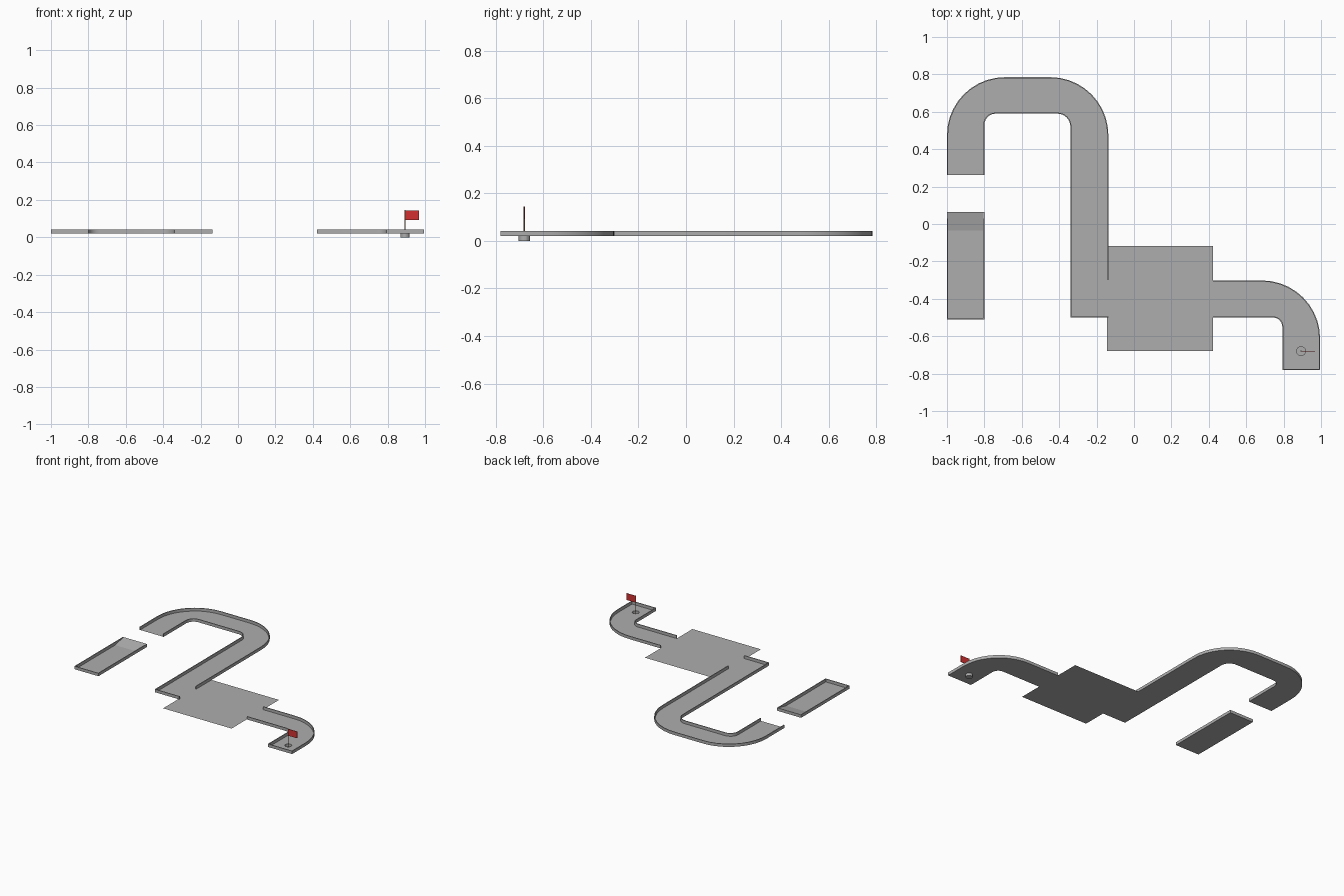
import bpy, bmesh, math
from mathutils import Vector

if "Cube" in bpy.data.objects:
    bpy.data.objects.remove(bpy.data.objects["Cube"])

FLOOR, TOP, THICK = 0.02, 0.042, 0.006
HX, HY, HR = 0.893, -0.68, 0.024   # golf hole


def material(name, rgb):
    m = bpy.data.materials.new(name)
    m.diffuse_color = (*rgb, 1)
    m.use_nodes = True
    m.node_tree.nodes["Principled BSDF"].inputs["Base Color"].default_value = m.diffuse_color
    return m


grey = material("course grey", (0.42, 0.42, 0.42))
red = material("flag red", (0.65, 0.03, 0.03))
brown = material("pole brown", (0.25, 0.15, 0.08))


def finish(name, bm, mat, recalc=True):
    if recalc:
        bmesh.ops.recalc_face_normals(bm, faces=bm.faces)
    me = bpy.data.meshes.new(name)
    bm.to_mesh(me)
    bm.free()
    me.materials.append(mat)
    ob = bpy.data.objects.new(name, me)
    bpy.context.collection.objects.link(ob)
    return ob


def arc(cx, cy, r, a0, a1, n=10):
    return [(cx + r * math.cos(math.radians(a0 + (a1 - a0) * i / n)),
             cy + r * math.sin(math.radians(a0 + (a1 - a0) * i / n))) for i in range(n + 1)]


def floor(name, outline, holes=()):
    bm = bmesh.new()
    for loop in [outline, *holes]:
        vs = [bm.verts.new((x, y, FLOOR)) for x, y in loop]
        for i in range(len(vs)):
            bm.edges.new((vs[i - 1], vs[i]))
    bmesh.ops.triangle_fill(bm, edges=bm.edges[:], use_beauty=True, normal=(0, 0, 1))
    for f in bm.faces:
        f.normal_update()
        if f.normal.z < 0:
            f.normal_flip()
    return finish(name, bm, grey, False)


def wall(name, path, side):
    """Kerb along a path; side 1 thickens to the left, -1 to the right."""
    pts = [Vector(p) for p in path]
    rings = []
    bm = bmesh.new()
    for i, p in enumerate(pts):
        a = (p - pts[i - 1]).normalized() if i else None
        b = (pts[i + 1] - p).normalized() if i < len(pts) - 1 else None
        a, b = a or b, b or a
        na, nb = Vector((-a.y, a.x)), Vector((-b.y, b.x))
        q = p + (na + nb) * (side * THICK / (1 + na.dot(nb)))
        rings.append([bm.verts.new((*c, z)) for c, z in
                      ((p, FLOOR), (p, TOP), (q, TOP), (q, FLOOR))])
    for r, s in zip(rings, rings[1:]):
        for k in range(4):
            bm.faces.new((r[k], r[k - 1], s[k - 1], s[k]))
    bm.faces.new(rings[0])
    bm.faces.new(rings[-1][::-1])
    ob = finish(name, bm, grey)
    bpy.context.view_layer.objects.active = ob
    ob.select_set(True)
    bpy.ops.object.shade_smooth_by_angle(angle=math.radians(30))
    ob.select_set(False)


# Starting strip with a kerb on three sides and a jump ramp at its far end
strip = [(-1, 0.065), (-1, -0.51), (-0.8, -0.51), (-0.8, 0.065)]
floor("start_floor", strip)
wall("start_kerb", strip, 1)
bm = bmesh.new()
ends = [[bm.verts.new((x, y, z)) for y, z in
         ((-0.035, FLOOR), (0.065, TOP), (0.065, FLOOR))] for x in (-1 + THICK, -0.8 - THICK)]
bm.faces.new(ends[0])
bm.faces.new(ends[1][::-1])
for k in range(3):
    bm.faces.new((ends[0][k], ends[0][k - 1], ends[1][k - 1], ends[1][k]))
finish("jump_ramp", bm, grey)

# Hooked lane
outer = [(-1, 0.262), *arc(-0.69, 0.475, 0.31, 180, 90),
         *arc(-0.447, 0.475, 0.31, 90, 0), (-0.137, -0.3)]
inner = [(-0.8, 0.262), *arc(-0.74, 0.53, 0.06, 180, 90, 6),
         *arc(-0.41, 0.52, 0.07, 90, 0, 6), (-0.34, -0.5), (-0.137, -0.5)]
floor("hook_floor", outer + inner[::-1])
wall("hook_outer_kerb", outer, -1)
wall("hook_inner_kerb", inner, 1)

# Square platform without kerbs
floor("platform", [(-0.145, -0.68), (0.423, -0.68), (0.423, -0.118), (-0.145, -0.118)])

# Final bend with the hole
bend = [(0.423, -0.302), *arc(0.685, -0.612, 0.31, 90, 0), (0.995, -0.78), (0.793, -0.78),
        *arc(0.743, -0.55, 0.05, 0, 90, 6), (0.423, -0.5)]
floor("final_floor", bend, [arc(HX, HY, HR, 0, 360, 24)[:-1]])
wall("final_kerb", bend, -1)

# Cup below the hole
bm = bmesh.new()
ring = arc(HX, HY, HR, 0, 360, 24)[:-1]
lo, hi = [[bm.verts.new((x, y, z)) for x, y in ring] for z in (0, FLOOR)]
bm.faces.new(lo[::-1])
for i in range(24):
    bm.faces.new((lo[i - 1], lo[i], hi[i], hi[i - 1]))
finish("cup", bm, grey, False)

# Flag pole and flag
bm = bmesh.new()
bmesh.ops.create_cone(bm, cap_ends=True, segments=8, radius1=0.003, radius2=0.003, depth=0.145)
bmesh.ops.translate(bm, verts=bm.verts, vec=(HX, HY, 0.0725))
finish("flag_pole", bm, brown)
bm = bmesh.new()
bmesh.ops.create_cube(bm, size=1)
bmesh.ops.scale(bm, verts=bm.verts, vec=(0.072, 0.003, 0.05))
bmesh.ops.translate(bm, verts=bm.verts, vec=(HX + 0.038, HY, 0.118))
finish("flag", bm, red)
